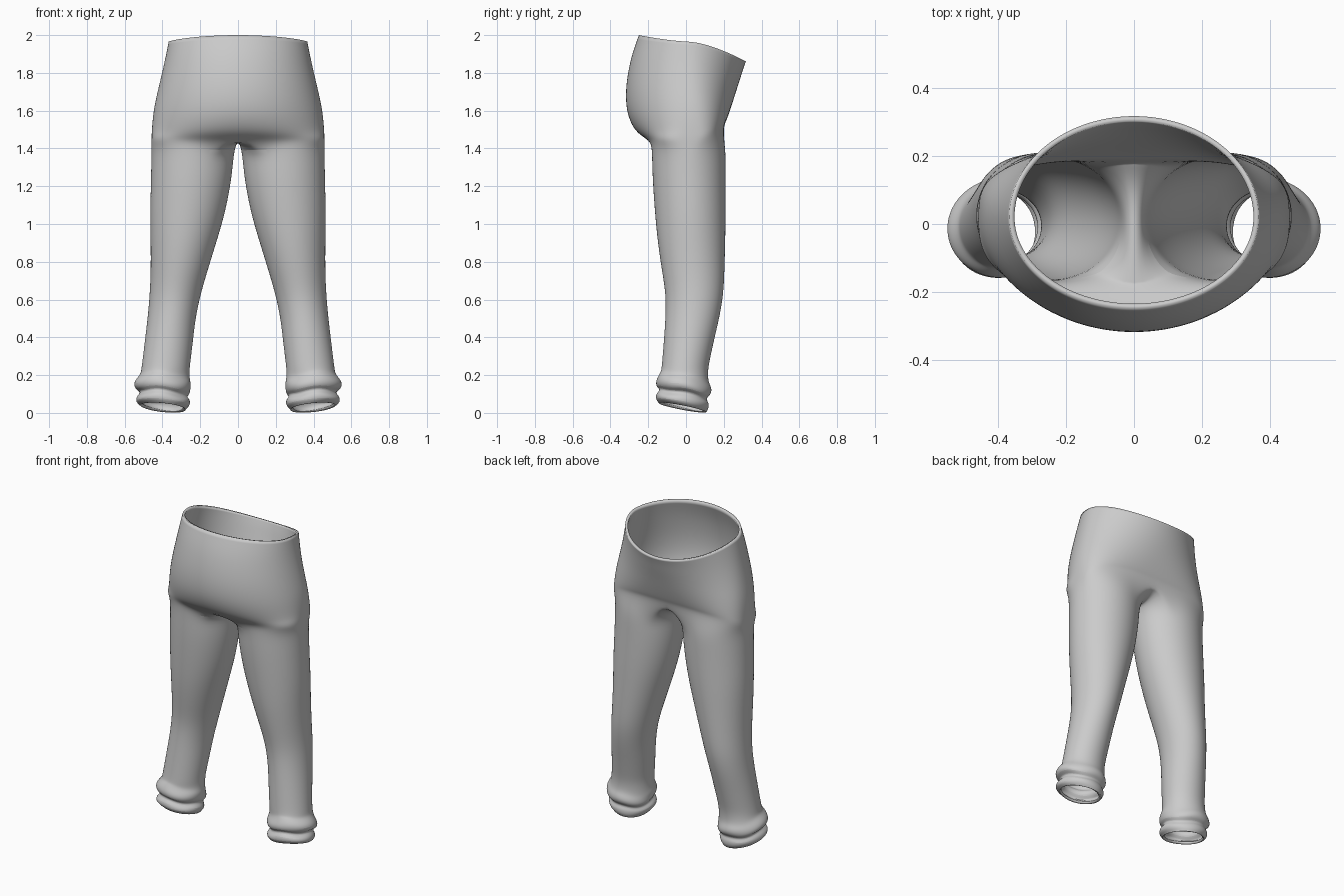
import bpy, bmesh, math

cube = bpy.data.objects.get("Cube")
if cube:
    bpy.data.objects.remove(cube, do_unlink=True)

OUTER, INNER = 24, 12          # segments on the outer side and the inseam side
SIDE_Y = 0.02


def spow(v, e):
    return math.copysign(abs(v) ** e, v)


# Pelvis half rings, waist to crotch:
# z front, z side, z back, y front, y back, half width, front and back roundness
PELVIS = [
    (1.86, 1.965, 2.0, .318, -.25, .368, 1, 1),
    (1.82, 1.9, 1.91, .303, -.283, .381, 1, 1),
    (1.77, 1.82, 1.82, .288, -.305, .398, 1, 1),
    (1.7, 1.72, 1.71, .265, -.321, .422, .95, 1),
    (1.63, 1.62, 1.6, .243, -.317, .445, .85, 1),
    (1.58, 1.54, 1.52, .226, -.287, .454, .75, .95),
    (1.545, 1.49, 1.475, .213, -.25, .457, .68, .85),
    (1.52, 1.45, 1.445, .2, -.2, .459, .62, .62),
]

# Leg rings: z, inner x, outer x, back y, front y
LEG = [
    (1.4, .018, .459, -.181, .21),
    (1.3, .028, .46, -.179, .211),
    (1.2, .04, .462, -.175, .211),
    (1.05, .07, .466, -.164, .211),
    (.9, .115, .463, -.15, .208),
    (.75, .162, .462, -.127, .204),
    (.62, .2, .468, -.106, .198),
    (.5, .225, .479, -.109, .176),
    (.4, .236, .491, -.116, .152),
    (.3, .248, .503, -.124, .13),
    (.23, .257, .512, -.13, .116),
]

# Gathered cuff rings with two rolled folds
CUFF = [
    (.19, .258, .518, -.133, .118),
    (.165, .251, .54, -.15, .128),
    (.14, .249, .55, -.161, .136),
    (.115, .252, .545, -.156, .131),
    (.102, .27, .521, -.14, .113),
    (.088, .268, .521, -.14, .111),
    (.073, .254, .539, -.159, .12),
    (.05, .256, .541, -.163, .118),
    (.036, .27, .527, -.151, .111),
    (.028, .276, .515, -.144, .107),
]


def pelvis_ring(zf, zs, zb, yf, yb, rx, ef, eb):
    pts = []
    for i in range(OUTER + 1):
        t = math.pi * i / OUTER
        c = math.cos(t)
        s = 0 if i in (0, OUTER) else math.sin(t)
        e, y_end, z_end = (ef, yf, zf) if c > 0 else (eb, yb, zb)
        k = abs(c) ** e
        pts.append((rx * spow(s, e), SIDE_Y + (y_end - SIDE_Y) * k,
                    zs + (z_end - zs) * abs(c) ** 1.5))
    return pts


def leg_ring(z, xi, xo, yb, yf, cuff=False):
    cx, rx, cy, ry = (xi + xo) / 2, (xo - xi) / 2, (yb + yf) / 2, (yf - yb) / 2
    pts = []
    for i in range(OUTER + INNER):
        a = math.radians(120) - math.tau * i / (OUTER + INNER)
        c, s = math.cos(a), math.sin(a)
        r, dz = 1, 0
        if cuff:
            r = 1 + .018 * math.sin(3 * a + 60 * z)
            dz = .012 * c - .024 * s + .004 * math.sin(4 * a + 1) * (z > .06)
        pts.append((cx + rx * r * c, cy + ry * r * s, z + dz))
    return pts


bm = bmesh.new()
new_ring = lambda pts: [bm.verts.new(p) for p in pts]


def bridge(upper, lower, closed):
    n = len(upper)
    for i in range(n if closed else n - 1):
        j = (i + 1) % n
        bm.faces.new((upper[i], upper[j], lower[j], lower[i]))


# Hips and seat
rows = [new_ring(pelvis_ring(*p)) for p in PELVIS]
for up, low in zip(rows, rows[1:]):
    bridge(up, low, False)

# Crotch seam runs from back to front on the mirror plane
seam = []
for i in range(1, INNER):
    y = -.2 * math.cos(math.pi * i / INNER)
    seam.append((0, y, 1.44 + (.08 * (y / .2) ** 3 if y > 0 else .005 * (y / .2) ** 2)))

# Legs and cuffs
ring = rows[-1] + new_ring(seam)
for spec in LEG:
    low = new_ring(leg_ring(*spec))
    bridge(ring, low, True)
    ring = low
for spec in CUFF:
    low = new_ring(leg_ring(*spec, cuff=True))
    bridge(ring, low, True)
    ring = low

mesh = bpy.data.meshes.new("trousers")
bm.to_mesh(mesh)
bm.free()
trousers = bpy.data.objects.new("trousers", mesh)
bpy.context.collection.objects.link(trousers)

# Fabric
fabric = bpy.data.materials.new("grey fabric")
fabric.use_nodes = True
grey = (.6, .6, .6, 1)
fabric.diffuse_color = grey
fabric.node_tree.nodes["Principled BSDF"].inputs["Base Color"].default_value = grey
mesh.materials.append(fabric)

# Mirrored, smoothed cloth with a thin wall
mirror = trousers.modifiers.new("Mirror", 'MIRROR')
mirror.use_clip = True
subsurf = trousers.modifiers.new("Smooth", 'SUBSURF')
subsurf.levels = subsurf.render_levels = 2
wall = trousers.modifiers.new("Wall", 'SOLIDIFY')
wall.thickness = .016
wall.offset = -1

bpy.context.view_layer.objects.active = trousers
trousers.select_set(True)
bpy.ops.object.shade_smooth_by_angle(angle=math.radians(40))
